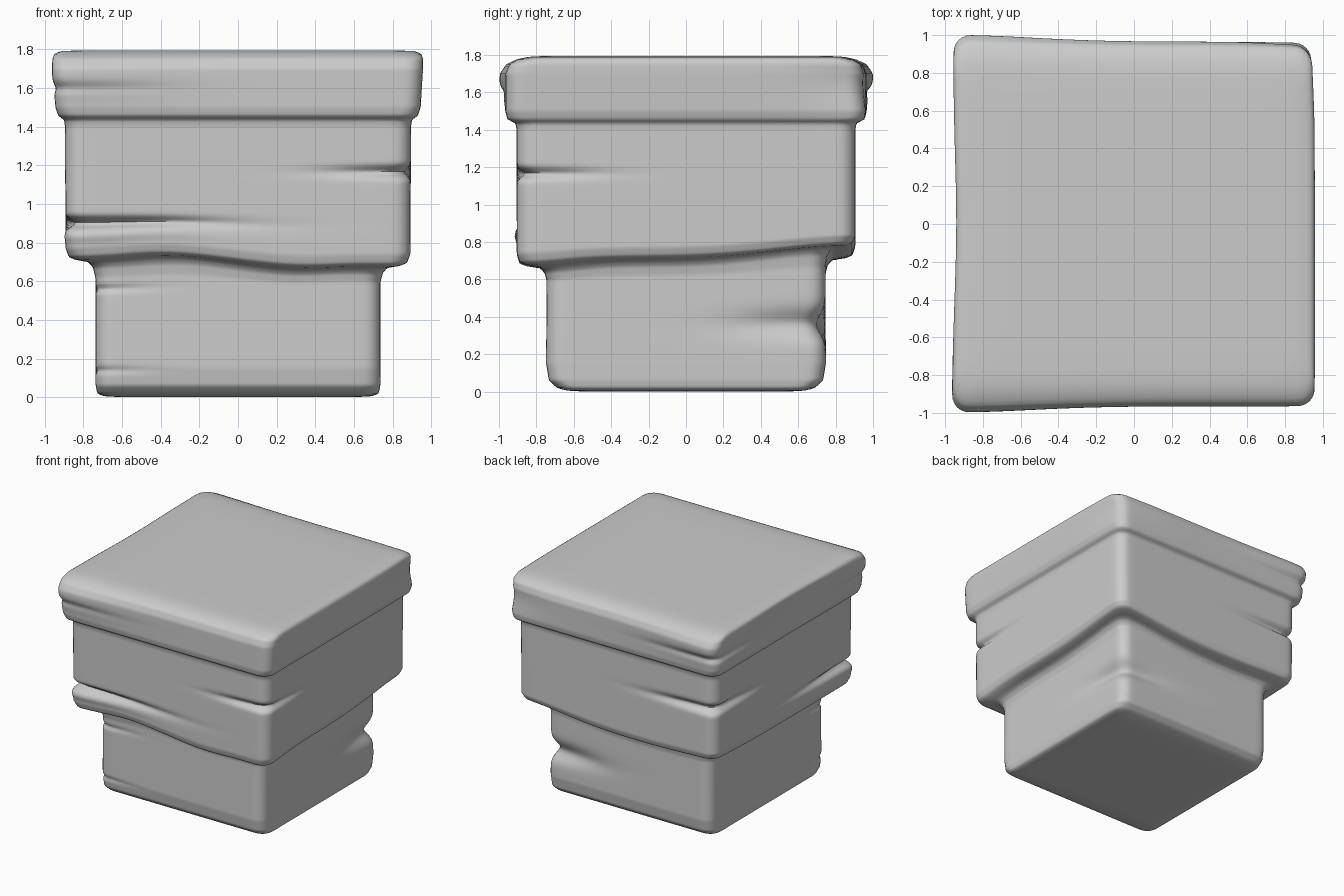
import bpy, bmesh
from math import exp, cos, sin, pi

if "Cube" in bpy.data.objects:
    bpy.data.objects.remove(bpy.data.objects["Cube"])

# Profile: height, half width in x, half width in y
PROFILE = [(0.005, .70, .64), (.02, .728, .69), (.06, .736, .733), (.15, .738, .748),
           (.62, .738, .745), (.67, .75, .756), (.70, .775, .78), (.71, .84, .85),
           (.725, .875, .89), (.77, .892, .905), (1.40, .895, .905), (1.435, .90, .912),
           (1.455, .93, .955), (1.50, .945, .965), (1.70, .957, .965), (1.75, .957, .945),
           (1.775, .95, .90), (1.79, .92, .84)]

# Corner dents and bulges: corner sign x, y, height, push x, push y, thickness, reach
DENTS = [(-1, -1, .90, .05, .06, .025, .75), (-1, -1, .83, -.005, -.012, .03, .7),
         (1, -1, 1.165, -.035, .045, .025, .4), (-1, 1, 1.15, .045, -.05, .03, .5),
         (1, 1, .36, -.05, -.05, .07, .55), (-1, -1, .56, .012, .015, .015, .35),
         (-1, -1, .14, .01, .012, .015, .35),
         (-1, -1, 1.67, -.008, -.033, .10, .6), (-1, 1, 1.68, .0, .036, .10, .6),
         (1, 1, 1.65, -.025, -.02, .13, .3), (-1, 1, 1.60, .02, -.02, .025, .5),
         (-1, -1, 1.60, .012, .012, .025, .5)]

# Wavy ledge: position x, y, lift, reach
LEDGE = [(.35, -.9, -.04, .35), (-.4, -.9, .025, .3), (.9, -.9, -.03, .3),
         (.9, .9, .07, .55), (-.9, .9, .02, .4)]


def bump(d, w):
    return exp(-(d / w) ** 2)


def warp(x, y, z, hx, hy):
    u, v = x / hx, y / hy
    ox, oy, oz = x, y, z
    for sx, sy, h, px, py, w, reach in DENTS:
        d = ((u - sx) ** 2 + (v - sy) ** 2) ** .5
        k = bump(z - h, w) * bump(d, reach)
        ox += px * k
        oy += py * k
    for lx, ly, lift, reach in LEDGE:
        d = ((u * .9 - lx) ** 2 + (v * .9 - ly) ** 2) ** .5
        oz += lift * bump(d, reach) * bump(z - .72, .16)
    if u < 0:
        ox += .022 * -u * bump(v, .5) * bump(z - 1.66, .16)
    return ox, oy, oz


def ring(hx, hy, r, n=26, a=6):
    pts = []
    for q in range(4):
        # rounded corner followed by a straight side
        sx, sy = [(1, 1), (-1, 1), (-1, -1), (1, -1)][q]
        cx, cy = sx * (hx - r), sy * (hy - r)
        for i in range(a + 1):
            t = q * pi / 2 + i / a * pi / 2
            pts.append((cx + r * cos(t), cy + r * sin(t)))
        nx, ny = [(-1, 1), (-1, -1), (1, -1), (1, 1)][q]
        t = (q + 1) * pi / 2
        ex, ey = nx * (hx - r) + r * cos(t), ny * (hy - r) + r * sin(t)
        bx, by = pts[-1]
        pts += [(bx + (ex - bx) * i / n, by + (ey - by) * i / n) for i in range(1, n)]
    return pts


# Dense list of levels, with inset caps at both ends
levels = [(0, .64 * s, .58 * s) for s in (.03, .4, .8, .96)]
for a, b in zip(PROFILE, PROFILE[1:]):
    steps = max(2, round((b[0] - a[0]) / .011))
    levels += [tuple(p + (q - p) * i / steps for p, q in zip(a, b)) for i in range(steps)]
levels.append(PROFILE[-1])
levels += [(1.794, .92 * s, .84 * s) for s in (.93, .7, .4, .03)]

bm = bmesh.new()
rows = []
for z, hx, hy in levels:
    pts = ring(hx, hy, min(.09, hx * .12))
    rows.append([bm.verts.new(warp(x, y, z, hx, hy)) for x, y in pts])
for lo, hi in zip(rows, rows[1:]):
    for i in range(len(lo)):
        j = (i + 1) % len(lo)
        bm.faces.new((lo[i], lo[j], hi[j], hi[i]))
bm.faces.new(rows[0][::-1])
bm.faces.new(rows[-1])
mesh = bpy.data.meshes.new("stepped_block")
bm.to_mesh(mesh)
bm.free()
block = bpy.data.objects.new("stepped_block", mesh)
bpy.context.collection.objects.link(block)

# Soften the ledges and shade smooth
smooth = block.modifiers.new("soften", 'SMOOTH')
smooth.factor = .5
smooth.iterations = 2
bpy.context.view_layer.objects.active = block
block.select_set(True)
bpy.ops.object.shade_smooth_by_angle(angle=pi / 3)
